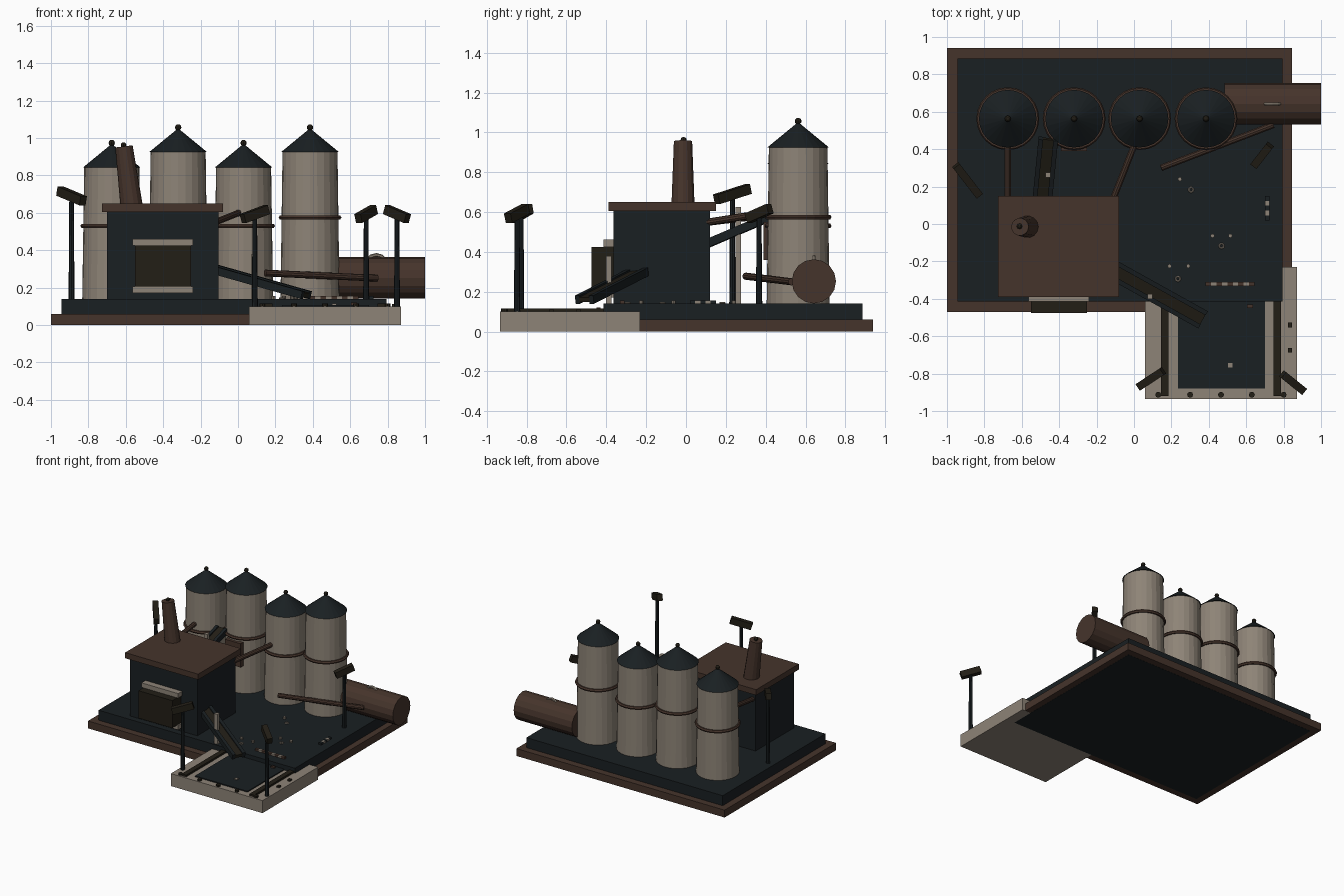
import bpy, bmesh, math
from mathutils import Vector, Matrix

if "Cube" in bpy.data.objects:
    bpy.data.objects.remove(bpy.data.objects["Cube"])


def mat(name, c):
    m = bpy.data.materials.new(name)
    m.diffuse_color = (*c, 1)
    m.use_nodes = True
    m.node_tree.nodes["Principled BSDF"].inputs["Base Color"].default_value = m.diffuse_color
    return m


STEEL = mat("dark_steel", (0.010, 0.014, 0.016))
RUST = mat("rust_brown", (0.060, 0.034, 0.024))
STONE = mat("warm_concrete", (0.27, 0.23, 0.185))
SOOT = mat("sooty_brown", (0.016, 0.013, 0.008))


def finish(bm, name, m, smooth=False):
    me = bpy.data.meshes.new(name)
    bm.to_mesh(me)
    bm.free()
    ob = bpy.data.objects.new(name, me)
    me.materials.append(m)
    bpy.context.collection.objects.link(ob)
    return ob


def box(name, x, y, z, m):
    """Axis-aligned box from (min, max) ranges."""
    bm = bmesh.new()
    size = [b - a for a, b in (x, y, z)]
    mid = [(a + b) / 2 for a, b in (x, y, z)]
    bmesh.ops.create_cube(bm, size=1, matrix=Matrix.Translation(mid) @ Matrix.Diagonal((*size, 1)))
    return finish(bm, name, m)


def frame(p, q):
    """Matrix with local x along p->q, y level, z upward, centred between the points."""
    p, q = Vector(p), Vector(q)
    d = (q - p).normalized()
    side = Vector((0, 0, 1)).cross(d).normalized()
    up = d.cross(side)
    r = Matrix((d, side, up)).transposed().to_4x4()
    return Matrix.Translation((p + q) / 2) @ r, (q - p).length


def beam(name, p, q, w, h, m, side=0.0, lift=0.0):
    bm = bmesh.new()
    f, length = frame(p, q)
    bmesh.ops.create_cube(bm, size=1, matrix=f @ Matrix.Translation((0, side, lift))
                          @ Matrix.Diagonal((length, w, h, 1)))
    return finish(bm, name, m)


def rod(name, p, q, r1, r2, m, n=12):
    """Cylinder or cone between two points."""
    bm = bmesh.new()
    p, q = Vector(p), Vector(q)
    rot = (q - p).to_track_quat('Z', 'Y').to_matrix().to_4x4()
    bmesh.ops.create_cone(bm, cap_ends=True, segments=n, radius1=r1, radius2=r2,
                          depth=(q - p).length, matrix=Matrix.Translation((p + q) / 2) @ rot)
    bmesh.ops.remove_doubles(bm, verts=bm.verts, dist=1e-5)
    return finish(bm, name, m)


def ball(name, p, r, m):
    bm = bmesh.new()
    bmesh.ops.create_uvsphere(bm, u_segments=8, v_segments=6, radius=r, matrix=Matrix.Translation(p))
    return finish(bm, name, m)


def ring(name, p, R, r, m, rot=(0, 0, 0), n=24):
    bpy.ops.mesh.primitive_torus_add(location=p, rotation=rot, major_radius=R, minor_radius=r,
                                     major_segments=n, minor_segments=6)
    ob = bpy.context.object
    ob.name = name
    ob.data.materials.append(m)
    return ob


# Ground slabs
box("base_slab", (-1, 0.845), (-0.47, 0.94), (0.001, 0.06), RUST)
box("yard_floor", (-0.945, 0.795), (-0.415, 0.885), (0, 0.14), STEEL)

# Loading dock with panel, rails and bolts
box("loading_dock", (0.06, 0.872), (-0.935, -0.23), (0, 0.10), STONE)
box("dock_panel", (0.235, 0.70), (-0.88, -0.41), (0.09, 0.108), STEEL)
for x in (0.165, 0.765):
    box("dock_rail", (x - 0.02, x + 0.02), (-0.92, -0.41), (0.09, 0.115), SOOT)
for x in (0.13, 0.3, 0.465, 0.63, 0.80):
    rod("dock_bolt", (x, -0.913, 0.09), (x, -0.913, 0.115), 0.016, 0.016, SOOT, 8)
for y in (-0.54, -0.675):
    box("dock_cleat", (0.824, 0.846), (y - 0.013, y + 0.013), (0.09, 0.112), SOOT)

# Furnace house
box("furnace_house", (-0.70, -0.105), (-0.365, 0.12), (0.13, 0.61), STEEL)
box("house_roof", (-0.727, -0.08), (-0.39, 0.15), (0.605, 0.65), RUST)
box("furnace_mouth", (-0.55, -0.25), (-0.475, -0.36), (0.205, 0.425), SOOT)
for z in (0.17, 0.425):
    box("furnace_lintel", (-0.565, -0.24), (-0.415, -0.36), (z, z + 0.036), STONE)

# Leaning chimney
rod("chimney", (-0.567, -0.015, 0.62), (-0.61, -0.015, 0.955), 0.060, 0.047, RUST, 14)
ball("chimney_tip", (-0.612, -0.012, 0.962), 0.015, SOOT)

# Silos in two heights
for i, x in enumerate((-0.675, -0.32, 0.03, 0.385)):
    top, y = (0.847, 0.93)[i % 2], 0.563
    band = (0.53, 0.575)[i % 2]
    rod("silo_body", (x, y, 0.13), (x, y, top), 0.158, 0.147, STONE, 24)
    rod("silo_roof", (x, y, top - 0.005), (x, y, top + 0.115), 0.154, 0.008, STEEL, 24)
    rod("roof_stem", (x, y, top + 0.10), (x, y, top + 0.13), 0.007, 0.007, STEEL, 6)
    ball("roof_knob", (x, y, top + 0.126), 0.017, SOOT)
    ring("silo_band", (x, y, band), 0.155, 0.013, RUST)
box("silo_hatch", (-0.39, -0.25), (0.39, 0.425), (0.36, 0.55), RUST)

# Horizontal tank with lifting loop
rod("fuel_tank", (0.485, 0.642, 0.252), (1, 0.642, 0.252), 0.111, 0.111, RUST, 16)
ring("tank_loop", (0.74, 0.642, 0.32), 0.055, 0.01, STONE, (math.pi / 2, 0, 0), 12)

# Pipes
for p, q in (((0.145, 0.30, 0.278), (0.745, 0.53, 0.25)),
             ((-0.675, 0.10, 0.548), (-0.675, 0.43, 0.588)),
             ((-0.125, 0.10, 0.548), (0.005, 0.43, 0.60))):
    rod("transfer_pipe", p, q, 0.018, 0.018, RUST, 10)

# Conveyors: belt, two side rails and a support post
for p, q, post, ztop in (((-0.13, -0.235, 0.30), (0.365, -0.51, 0.16), (0.085, -0.388), 0.38),
                         ((-0.495, 0.08, 0.43), (-0.458, 0.455, 0.59), (-0.46, 0.262), 0.625)):
    beam("conveyor_belt", p, q, 0.06, 0.025, SOOT)
    for s in (-0.04, 0.04):
        beam("conveyor_rail", p, q, 0.025, 0.042, STEEL, s)
    x, y = post
    box("conveyor_post", (x - 0.014, x + 0.014), (y - 0.014, y + 0.014), (0.13, ztop), STONE)

# Floodlights: position, foot height, head centre, half vector of the tilted head
for x, y, z0, zh, d in ((-0.89, 0.233, 0.13, 0.69, (-0.062, 0.08, 0.026)),
                        (0.09, -0.828, 0.09, 0.593, (0.064, 0.042, 0.024)),
                        (0.85, -0.848, 0.09, 0.593, (-0.056, 0.045, 0.024)),
                        (0.685, 0.367, 0.13, 0.593, (0.042, 0.054, 0.024))):
    rod("light_pole", (x, y, z0), (x, y, zh), 0.016, 0.012, STEEL, 8)
    c, d = Vector((x, y, zh)), Vector(d)
    beam("light_head", c - d, c + d, 0.042, 0.05, SOOT)

# Striped barriers
for k in range(9):
    x = 0.383 + k * 0.029
    box("yard_barrier", (x, x + 0.029), (-0.332, -0.31), (0.13, 0.155), (RUST, STONE)[k % 2])
for k in range(5):
    y = 0.02 + k * 0.026
    box("side_barrier", (0.70, 0.724), (y, y + 0.026), (0.13, 0.155), (STEEL, STONE)[k % 2])

# Scattered yard studs, rings and blocks
for x, y in ((0.245, 0.24), (0.42, -0.063), (0.515, -0.063), (0.19, -0.225), (0.29, -0.225)):
    rod("yard_stud", (x, y, 0.13), (x, y, 0.155), 0.011, 0.011, STONE, 8)
for x, y in ((0.305, 0.183), (0.468, -0.117), (0.235, -0.293)):
    ring("yard_ring", (x, y, 0.143), 0.012, 0.005, STONE, n=10)
box("dock_block", (0.605, 0.635), (-0.45, -0.43), (0.10, 0.12), RUST)
box("dock_marker", (0.503, 0.527), (-0.767, -0.743), (0.10, 0.114), STONE)
